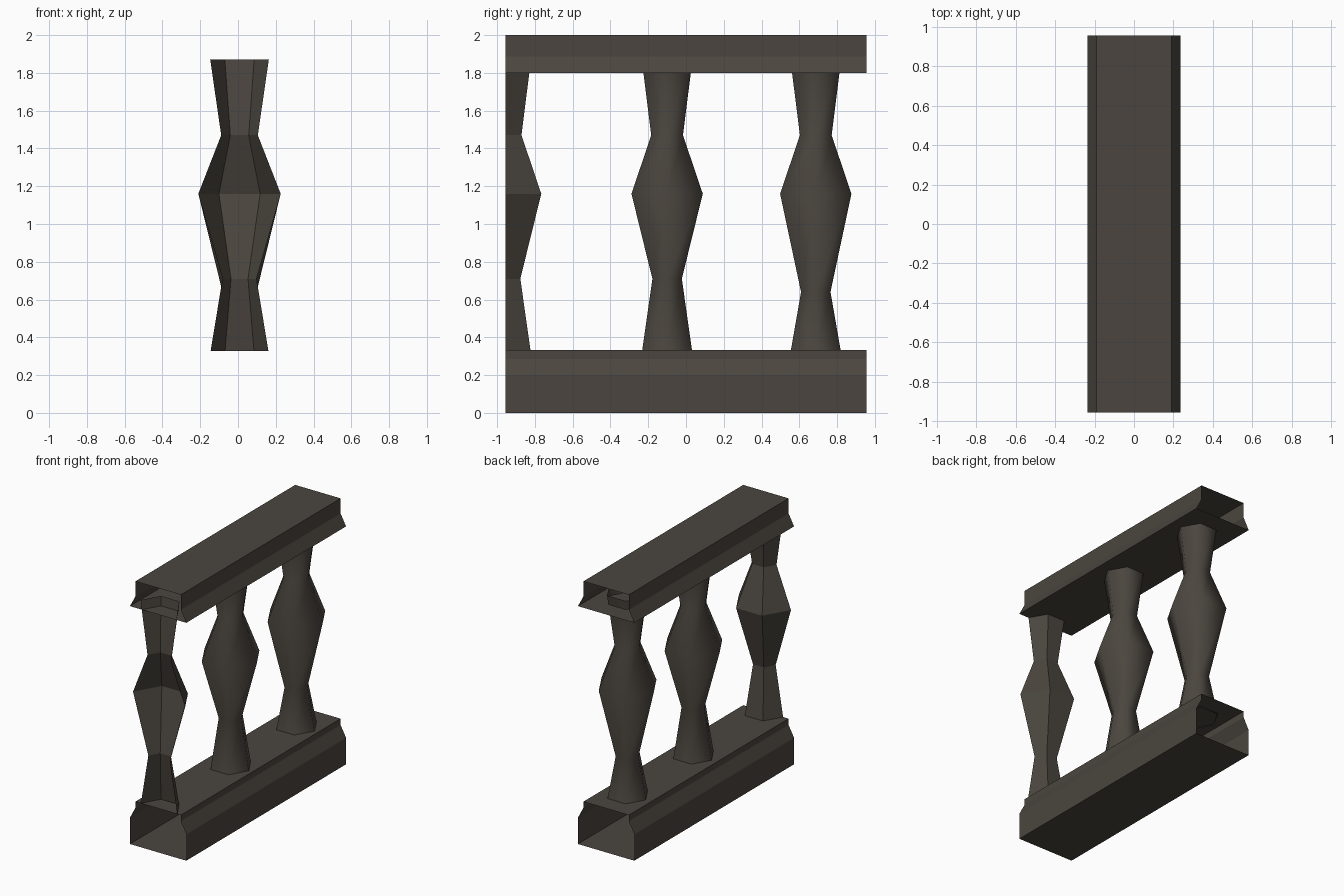
import bpy, math

if "Cube" in bpy.data.objects:
    bpy.data.objects.remove(bpy.data.objects["Cube"])

stone = bpy.data.materials.new("dark_stone")
stone.diffuse_color = (0.070, 0.060, 0.049, 1)
stone.use_nodes = True
stone.node_tree.nodes["Principled BSDF"].inputs["Base Color"].default_value = stone.diffuse_color


def make(name, verts, faces, smooth=False):
    mesh = bpy.data.meshes.new(name)
    mesh.from_pydata(verts, [], faces)
    mesh.materials.append(stone)
    for p in mesh.polygons:
        p.use_smooth = smooth
    obj = bpy.data.objects.new(name, mesh)
    bpy.context.collection.objects.link(obj)
    return obj


def rail(name, half):
    """Open-ended tube along y from a half profile of (x, z), mirrored in x."""
    prof = half + [(-x, z) for x, z in reversed(half)]
    n = len(prof)
    verts = [(x, y, z) for y in (-0.955, 0.955) for x, z in prof]
    faces = [(i, (i + 1) % n, n + (i + 1) % n, n + i) for i in range(n)]
    make(name, verts, faces)


def baluster(name, y, neck_z, sides=6, smooth=True):
    """Open six-sided turned post; three sides gives the half post."""
    rings = [(0.327, 0.153), (neck_z, 0.09), (1.16, 0.218),
             (1.47, 0.097), (1.87, 0.155)]
    closed = sides == 6
    n = sides if closed else sides + 1
    verts = [(0.008 + r * math.cos(math.pi / 3 * k),
              y + r * math.sin(math.pi / 3 * k), z)
             for z, r in rings for k in range(n)]
    faces = []
    for j in range(len(rings) - 1):
        for k in range(sides):
            a, b = j * n + k, j * n + (k + 1) % n
            faces.append((a, b, b + n, a + n))
    make(name, verts, faces, smooth)


# Rails, hollow and open at both ends
rail("base_rail", [(0.236, 0), (0.236, 0.2), (0.19, 0.286), (0.19, 0.333)])
rail("hand_rail", [(0.236, 1.8), (0.19, 1.886), (0.19, 2.0)])

# Posts: a half post at the front end and two full ones
baluster("half_baluster", -0.955, 0.71, sides=3, smooth=False)
baluster("middle_baluster", -0.1, 0.71)
baluster("rear_baluster", 0.687, 0.64)
